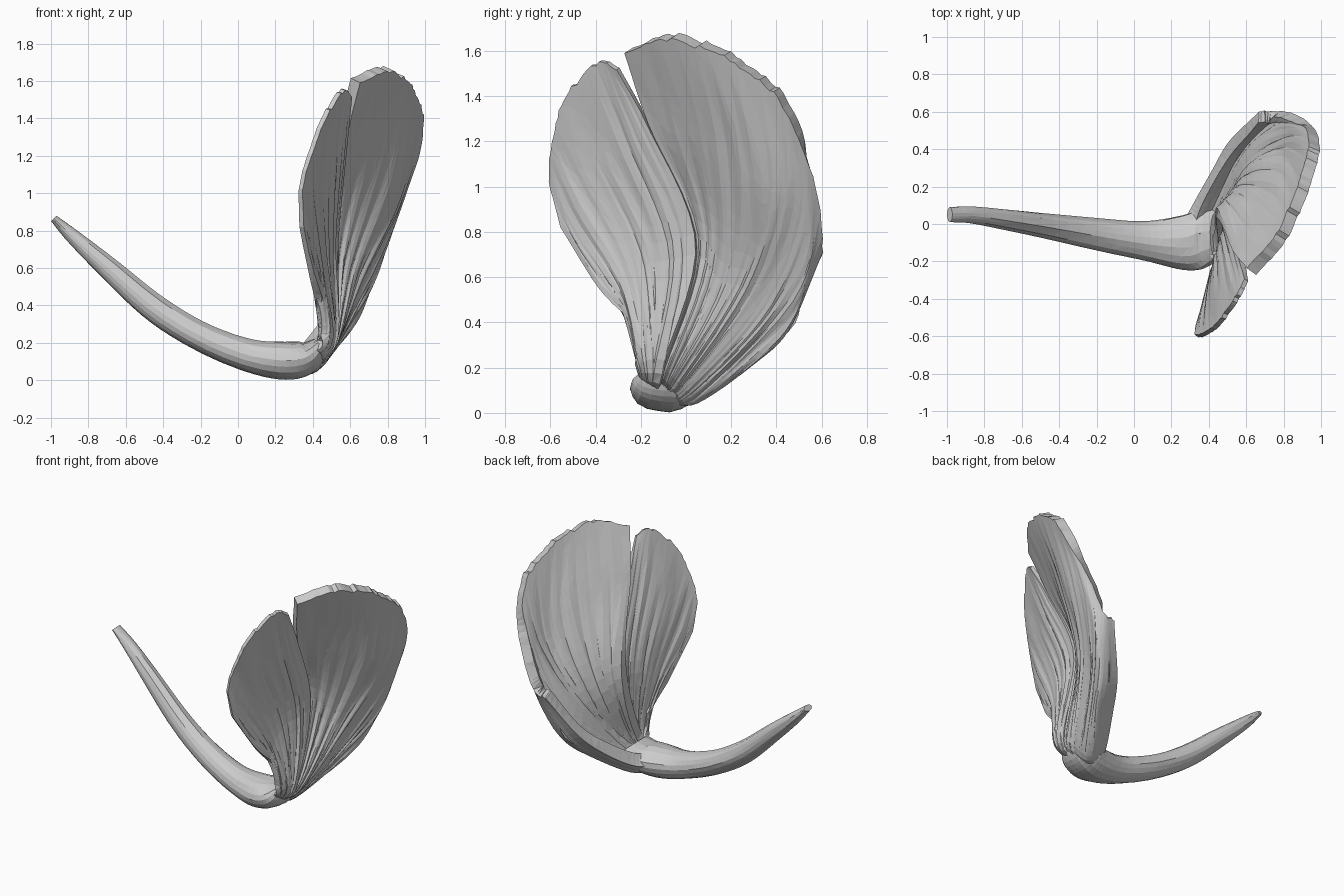
import bpy, bmesh, math
from mathutils import Vector, noise

cube = bpy.data.objects.get("Cube")
if cube:
    bpy.data.objects.remove(cube, do_unlink=True)

mat = bpy.data.materials.new("pale grey horn")
mat.use_nodes = True
grey = (0.6, 0.6, 0.6, 1)
mat.diffuse_color = grey
mat.node_tree.nodes["Principled BSDF"].inputs["Base Color"].default_value = grey


def spline(points, count):
    """Smooth curve through the points, sampled evenly by parameter."""
    pts = [Vector(p) for p in points]
    pts = [pts[0] * 2 - pts[1]] + pts + [pts[-1] * 2 - pts[-2]]
    spans = len(pts) - 3
    out = []
    for k in range(count):
        s = k / (count - 1) * spans
        i = min(int(s), spans - 1)
        t = s - i
        a, b, c, d = pts[i:i + 4]
        out.append((b * 2 + (c - a) * t + (a * 2 - b * 5 + c * 4 - d) * t * t
                    + (b * 3 - a - c * 3 + d) * t ** 3) * 0.5)
    return out


def grid_object(name, rows, closed=False):
    """Mesh with quads between neighbouring rows of points."""
    bm = bmesh.new()
    grid = [[bm.verts.new(p) for p in row] for row in rows]
    n = len(rows[0])
    for r0, r1 in zip(grid, grid[1:]):
        for j in range(n if closed else n - 1):
            k = (j + 1) % n
            bm.faces.new((r0[j], r0[k], r1[k], r1[j]))
    if closed:
        bm.faces.new(grid[0])
        bm.faces.new(grid[-1])
        bmesh.ops.recalc_face_normals(bm, faces=bm.faces)
    mesh = bpy.data.meshes.new(name)
    bm.to_mesh(mesh)
    bm.free()
    mesh.materials.append(mat)
    obj = bpy.data.objects.new(name, mesh)
    bpy.context.collection.objects.link(obj)
    return obj


def facet(obj, ratio):
    """Irregular flat triangles."""
    mod = obj.modifiers.new("facets", "DECIMATE")
    mod.ratio = ratio
    mod.use_collapse_triangulate = True


def palm(name, rays, across, along, thick, rim, offset):
    """Fan of ribs rooted inside the elbow, tapering to a ragged rim."""
    heart = Vector((0.2, -0.1, 0.1))
    ribs = [spline([Vector(ray[0]).lerp(heart, 0.7)] + ray, along) for ray in rays]
    columns = list(zip(*[spline(col, across) for col in zip(*ribs)]))
    rows = []
    for i, col in enumerate(columns):
        row = []
        for j, p in enumerate(col):
            t = j / (along - 1)
            rib = noise.noise(Vector((i * 0.43, t * 2.5, len(rays))))
            p = p + Vector((0.9, -0.4, 0)) * rib * 0.016 * math.sin(math.pi * t)
            if j == along - 1:
                p += (col[j] - col[j - 1]) * 0.4 * noise.noise(Vector((i * 0.7, 0.3, 5)))
            row.append(p)
        rows.append(row)
    obj = grid_object(name, rows)
    group = obj.vertex_groups.new(name="thickness")
    for v in range(across * along):
        t = (v % along) / (along - 1)
        group.add([v], rim + (1 - rim) * (1 - t) ** 1.3, "REPLACE")
    mod = obj.modifiers.new("thickness", "SOLIDIFY")
    mod.thickness = thick
    mod.offset = offset
    mod.vertex_group = group.name
    facet(obj, 0.6)


# Curved stem: centre x, y, z, half width, half depth
sections = [
    (-0.985, 0.05, 0.865, 0.04, 0.02), (-0.88, 0.05, 0.765, 0.045, 0.04),
    (-0.7, 0.025, 0.605, 0.055, 0.058), (-0.45, -0.015, 0.39, 0.068, 0.073),
    (-0.2, -0.055, 0.235, 0.085, 0.078), (0.05, -0.09, 0.135, 0.105, 0.087),
    (0.25, -0.1, 0.105, 0.145, 0.1), (0.37, -0.08, 0.125, 0.16, 0.088),
    (0.44, -0.06, 0.19, 0.13, 0.045),
]
path = spline(sections, 42)
sides = 18
rings = []
for i, s in enumerate(path):
    a, b = path[max(i - 1, 0)], path[min(i + 1, len(path) - 1)]
    tangent = Vector((b[0] - a[0], 0, b[2] - a[2])).normalized()
    up = Vector((-tangent.z, 0, tangent.x))
    ring = []
    for k in range(sides):
        ang = math.tau * k / sides
        groove = 1 + 0.07 * noise.noise(Vector((k * 0.9, i * 0.08, 2)))
        ring.append(Vector((s[0], s[1], s[2])) + Vector((0, 1, 0)) * math.cos(ang) * s[3] * groove
                    + up * math.sin(ang) * s[4] * groove)
    rings.append(ring)
facet(grid_object("stem", rings, closed=True), 0.6)

# Large palm: ribs from the inner split round to the lower lip
large_ribs = [
    [(.5, -.1, .19), (.51, .05, .75), (.58, -.17, 1.29), (.65, -.27, 1.59)],
    [(.5, -.08, .17), (.56, .1, .7), (.68, .01, 1.23), (.8, -.1, 1.65)],
    [(.5, -.06, .15), (.61, .17, .62), (.78, .18, 1.14), (.89, .08, 1.61)],
    [(.49, -.04, .13), (.66, .25, .6), (.85, .32, 1.02), (.95, .24, 1.53)],
    [(.47, -.02, .11), (.67, .3, .55), (.87, .43, .97), (.99, .4, 1.4)],
    [(.45, 0, .08), (.65, .35, .45), (.83, .51, .83), (.96, .51, 1.18)],
    [(.42, .02, .05), (.61, .33, .33), (.75, .52, .59), (.85, .59, .92)],
    [(.38, .05, .05), (.55, .29, .21), (.65, .46, .38), (.76, .6, .73)],
    [(.32, .1, .13), (.42, .28, .25), (.52, .45, .42), (.67, .6, .7)],
]
palm("large_palm", large_ribs, 60, 28, 0.095, 0.7, 0.9)

# Small palm: ribs from the split out to the front edge
small_ribs = [
    [(.5, -.1, .19), (.51, .05, .75), (.57, -.17, 1.28), (.6, -.3, 1.52)],
    [(.49, -.12, .2), (.49, -.06, .72), (.53, -.24, 1.21), (.56, -.38, 1.55)],
    [(.48, -.14, .2), (.46, -.16, .7), (.46, -.35, 1.13), (.48, -.5, 1.44)],
    [(.47, -.16, .2), (.44, -.24, .62), (.41, -.43, 1), (.41, -.57, 1.28)],
    [(.46, -.18, .2), (.43, -.28, .5), (.37, -.48, .8), (.34, -.6, 1.05)],
    [(.44, -.19, .2), (.45, -.21, .36), (.4, -.37, .54), (.34, -.55, .82)],
]
palm("small_palm", small_ribs, 36, 26, 0.085, 0.3, 0)
